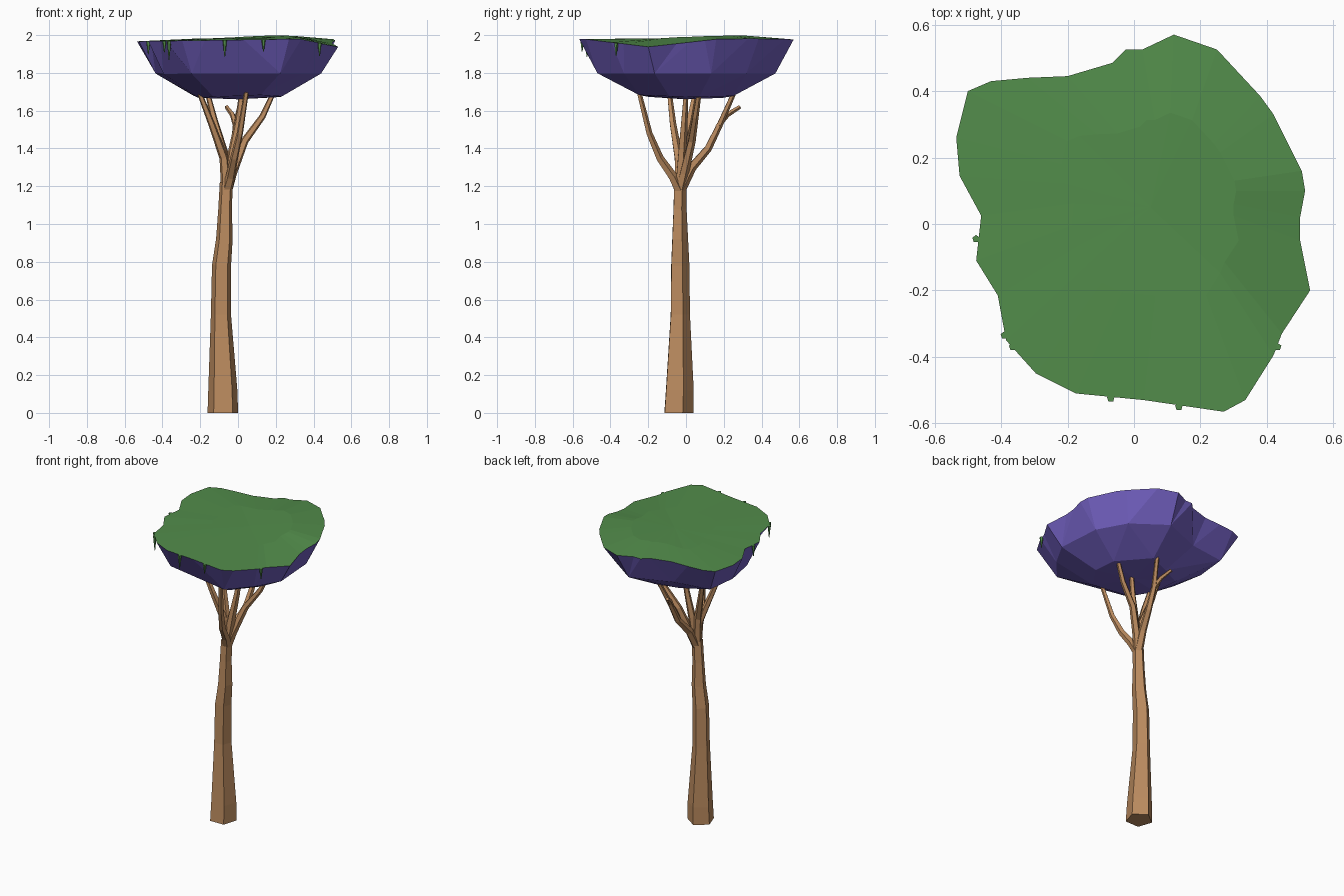
import bpy, bmesh, math
from mathutils import Vector

cube = bpy.data.objects.get("Cube")
if cube:
    bpy.data.objects.remove(cube, do_unlink=True)


def make_material(name, colour):
    mat = bpy.data.materials.new(name)
    mat.use_nodes = True
    mat.diffuse_color = (*colour, 1)
    mat.node_tree.nodes["Principled BSDF"].inputs["Base Color"].default_value = (*colour, 1)
    return mat


bark = make_material("brown bark", (0.50, 0.26, 0.115))
purple = make_material("purple underside", (0.165, 0.115, 0.52))
green = make_material("green leaves", (0.085, 0.265, 0.07))


def add_object(name, bm, *materials):
    bmesh.ops.remove_doubles(bm, verts=bm.verts, dist=0.0005)
    bmesh.ops.recalc_face_normals(bm, faces=bm.faces)
    mesh = bpy.data.meshes.new(name)
    bm.to_mesh(mesh)
    bm.free()
    for mat in materials:
        mesh.materials.append(mat)
    obj = bpy.data.objects.new(name, mesh)
    bpy.context.collection.objects.link(obj)
    return obj


def tube(name, path, radii, material, sides=5, phase=19):
    """Faceted tube whose rings turn to follow the path."""
    bm = bmesh.new()
    points = [Vector(p) for p in path]
    up = Vector((0, 0, 1))
    last = len(points) - 1
    rings = []
    for i, point in enumerate(points):
        tangent = points[min(i + 1, last)] - points[max(i - 1, 0)]
        turn = up.rotation_difference(up if i == 0 else tangent)
        ring = []
        for s in range(sides):
            a = math.radians(phase + s * 360 / sides)
            offset = Vector((math.cos(a), math.sin(a), 0)) * radii[i]
            ring.append(bm.verts.new(point + turn @ offset))
        rings.append(ring)
    for low, high in zip(rings, rings[1:]):
        for s in range(sides):
            t = (s + 1) % sides
            bm.faces.new((low[s], low[t], high[t], high[s]))
    bm.faces.new(rings[0][::-1])
    bm.faces.new(rings[-1])
    return add_object(name, bm, material)


# Trunk: five-sided and gently bent
tube("trunk",
     [(-0.08, -0.045, 0), (-0.08, -0.04, 0.12), (-0.09, -0.035, 0.52), (-0.087, -0.035, 0.78),
      (-0.072, -0.035, 0.92), (-0.068, -0.035, 1.08), (-0.062, -0.033, 1.22)],
     [0.085, 0.081, 0.056, 0.053, 0.046, 0.038, 0.036], bark)

# Branches: all leave the trunk top and end inside the canopy
fork = (-0.06, -0.033, 1.17)
branches = {
    "front_branch": [fork, (-0.04, -0.07, 1.25), (-0.02, -0.14, 1.35), (0.01, -0.195, 1.48), (0.045, -0.25, 1.70)],
    "left_branch": [fork, (-0.03, -0.01, 1.27), (0.035, 0.03, 1.44), (0.13, 0.05, 1.57), (0.19, 0.07, 1.70)],
    "back_branch": [fork, (-0.045, 0.03, 1.30), (-0.02, 0.116, 1.40), (-0.01, 0.18, 1.53), (0.03, 0.26, 1.71)],
    "right_branch": [fork, (-0.075, -0.04, 1.35), (-0.14, -0.07, 1.53), (-0.21, -0.09, 1.71)],
    "inner_branch": [fork, (-0.075, -0.02, 1.38), (-0.125, 0.02, 1.55), (-0.165, 0.05, 1.71)],
    "middle_branch": [fork, (-0.03, -0.02, 1.38), (0.0, -0.01, 1.54), (0.02, 0.0, 1.70)],
}
for name, path in branches.items():
    count = len(path) - 1
    tube(name, path, [0.03 - 0.017 * i / count for i in range(count + 1)], bark)
tube("back_twig", [(-0.01, 0.17, 1.52), (-0.03, 0.22, 1.58), (-0.06, 0.285, 1.62)],
     [0.018, 0.014, 0.011], bark)

# Canopy: irregular rim narrowing through two coarser rings
outline = [
    (0.53, -0.2), (0.5, -0.05), (0.5, 0.02), (0.515, 0.1), (0.505, 0.16), (0.42, 0.33),
    (0.38, 0.385), (0.25, 0.525), (0.12, 0.57), (0.025, 0.525), (-0.025, 0.525),
    (-0.065, 0.485), (-0.2, 0.445), (-0.32, 0.44), (-0.43, 0.43), (-0.5, 0.4),
    (-0.535, 0.26), (-0.525, 0.145), (-0.46, 0.025), (-0.475, -0.11), (-0.41, -0.215),
    (-0.385, -0.35), (-0.295, -0.45), (-0.175, -0.51), (0.03, -0.53), (0.27, -0.565),
    (0.335, -0.53), (0.42, -0.395), (0.445, -0.33)]
mid_corners = [0, 4, 6, 8, 12, 15, 17, 19, 22, 25, 27]
low_corners = [0, 4, 8, 12, 16, 19, 22, 25]


def rim_height(x, y):
    dip = max(0, 1 - math.hypot(x - 0.53, y + 0.2) / 0.4)
    return 1.975 + 0.015 * x - 0.045 * dip


def snapped_ring(bm, corners, scale, base, curve):
    ring = []
    for i in range(len(outline)):
        x, y = outline[min(corners, key=lambda c: abs(c - i))]
        x, y = x * scale, y * scale
        ring.append(bm.verts.new((x, y, base + curve * (x * x + y * y))))
    return ring


bm = bmesh.new()
rim = [bm.verts.new((x, y, rim_height(x, y))) for x, y in outline]
middle = snapped_ring(bm, mid_corners, 0.83, 1.79, 0.03)
lower = snapped_ring(bm, low_corners, 0.44, 1.645, 0.5)
crown = [bm.verts.new((x * 0.5 + 0.05, y * 0.5 + 0.05, 1.982 + 0.05 * max(0, x + y) * 0.4))
         for x, y in outline]
bottom = bm.verts.new((0, 0, 1.66))
peak = bm.verts.new((0.05, 0.05, 1.985))
n = len(outline)
for i in range(n):
    j = (i + 1) % n
    bm.faces.new((rim[i], rim[j], middle[j], middle[i]))
    bm.faces.new((middle[i], middle[j], lower[j], lower[i]))
    bm.faces.new((lower[i], lower[j], bottom))
    for corners in ((crown[i], crown[j], rim[j], rim[i]), (peak, crown[j], crown[i])):
        bm.faces.new(corners).material_index = 1
add_object("canopy", bm, purple, green)

# Hanging vines: thin spikes drooping over the rim
vines = [(-0.475, -0.045, 0.07), (-0.39, -0.335, 0.06), (-0.365, -0.37, 0.1),
         (-0.07, -0.525, 0.09), (0.135, -0.55, 0.065), (0.432, -0.37, 0.07)]
for k, (x, y, drop) in enumerate(vines, 1):
    top = rim_height(x, y)
    tube(f"vine_{k}", [(x, y, top - drop), (x, y, top - drop * 0.5), (x, y, top)],
         [0.002, 0.007, 0.012], green)
